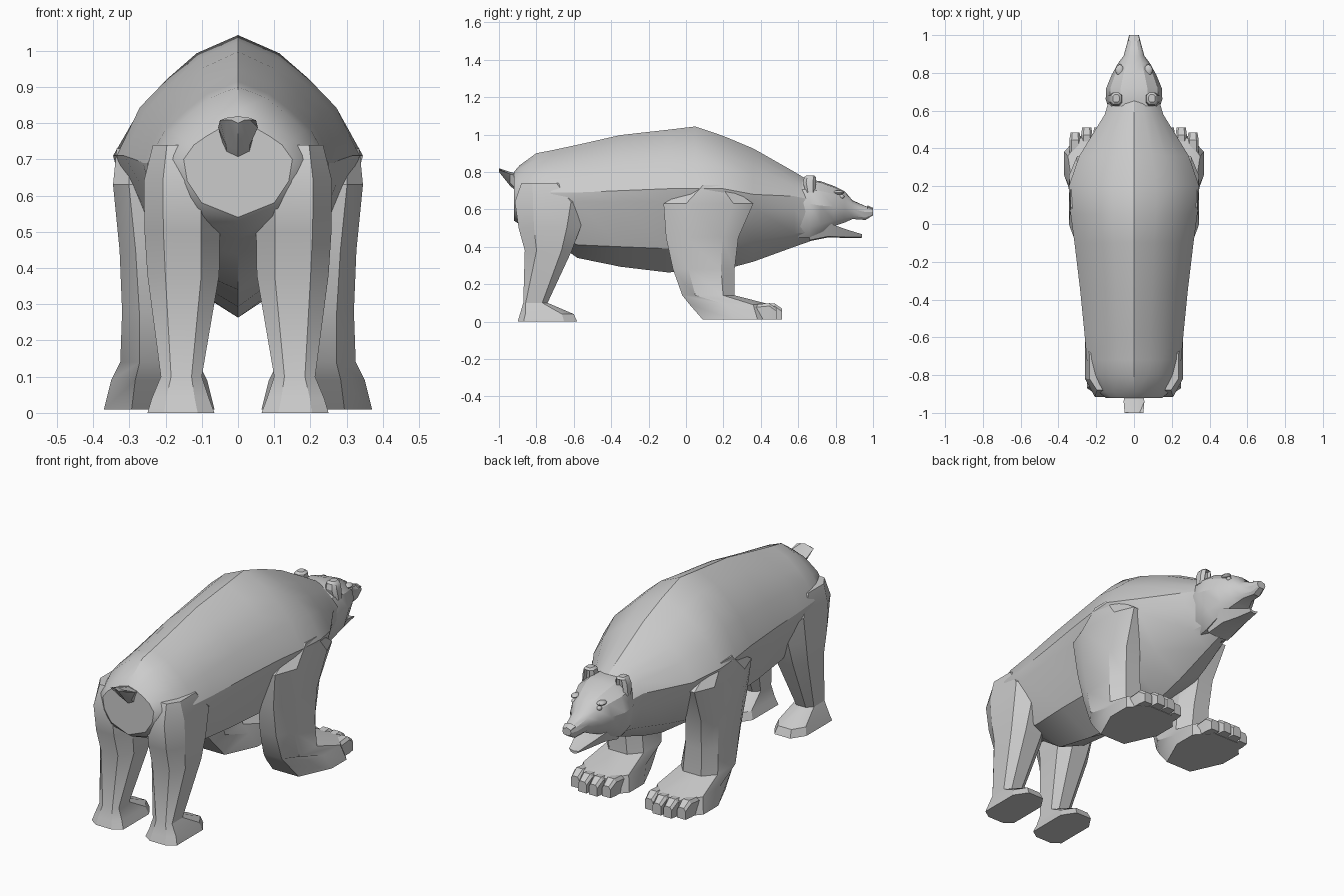
import bpy, bmesh
from mathutils import Vector


def finish(name, bm, mirror=False, angle=0.5):
    bmesh.ops.recalc_face_normals(bm, faces=bm.faces)
    me = bpy.data.meshes.new(name)
    bm.to_mesh(me)
    bm.free()
    ob = bpy.data.objects.new(name, me)
    bpy.context.collection.objects.link(ob)
    if mirror:
        ob.modifiers.new("mirror", 'MIRROR')
    bpy.ops.object.select_all(action='DESELECT')
    ob.select_set(True)
    bpy.context.view_layer.objects.active = ob
    bpy.ops.object.shade_smooth_by_angle(angle=angle)
    return ob


def add_loft(bm, rings):
    loops = [[bm.verts.new(p) for p in r] for r in rings]
    n = len(loops[0])
    for a, b in zip(loops, loops[1:]):
        for i in range(n):
            j = (i + 1) % n
            bm.faces.new((a[i], a[j], b[j], b[i]))
    bm.faces.new(loops[0])
    bm.faces.new(loops[-1][::-1])


def loft(name, rings, mirror=False, angle=0.5):
    bm = bmesh.new()
    add_loft(bm, rings)
    return finish(name, bm, mirror, angle)


def sym_ring(y, half):
    # half profile runs from top centre to bottom centre
    return [(x, y, z) for x, z in half] + [(-x, y, z) for x, z in half[-2:0:-1]]


def octagon(z, x0, x1, y0, y1, heel=0.25, toe=0.22):
    dx, dy = x1 - x0, y1 - y0
    c = 0.25 * dx
    h, t = heel * dy, toe * dy
    return [(x0 + c, y0, z), (x1 - c, y0, z), (x1, y0 + h, z), (x1, y1 - t, z),
            (x1 - c, y1, z), (x0 + c, y1, z), (x0, y1 - t, z), (x0, y0 + h, z)]


# Torso and neck: y, top, width, its height, flank width/height, crease width/height, belly
torso = [(-.92, .80, .15, .70, .14, .64, .10, .58, .54),
         (-.89, .835, .185, .70, .18, .62, .12, .55, .52),
         (-.80, .90, .225, .70, .22, .61, .15, .51, .48),
         (-.72, .915, .25, .69, .245, .62, .15, .47, .44),
         (-.58, .945, .262, .69, .255, .64, .16, .41, .34),
         (-.35, .997, .285, .70, .275, .64, .18, .40, .293),
         (-.10, 1.025, .315, .71, .295, .64, .19, .39, .263),
         (.05, 1.043, .335, .71, .31, .63, .20, .39, .267),
         (.20, .992, .345, .71, .32, .62, .20, .41, .277),
         (.36, .925, .29, .68, .27, .61, .16, .43, .32),
         (.58, .80, .155, .67, .15, .60, .10, .47, .40),
         (.68, .74, .125, .65, .12, .58, .08, .48, .435)]
rings = []
for y, t, w, m, wl, zl, wk, zk, b in torso:
    h = t - m
    rings.append(sym_ring(y, [(0, t), (.34 * w, t - .15 * h), (.58 * w, t - .36 * h),
                              (.81 * w, t - .6 * h), (w, m), (wl, zl), (wk, zk), (0, b)]))
loft("body", rings)

# Head and muzzle: y, top, width, widest height, bottom
head = [(.60, .75, .13, .64, .45), (.66, .758, .15, .63, .45), (.72, .75, .147, .62, .475),
        (.79, .725, .118, .615, .51), (.85, .695, .085, .61, .53), (.89, .648, .055, .60, .548),
        (.96, .617, .036, .585, .543), (1.0, .603, .026, .585, .568)]
rings = []
for y, t, w, m, b in head:
    rings.append(sym_ring(y, [(0, t), (.48 * w, t - .06 * (t - m)), (.85 * w, t - .4 * (t - m)),
                              (w, m), (.8 * w, b + .3 * (m - b)), (.5 * w, b), (0, b)]))
loft("head", rings)

# Lower jaw
jaw = [(.66, .105, .53, .43), (.76, .088, .528, .45), (.85, .055, .495, .447), (.94, .028, .467, .448)]
loft("lower_jaw", [sym_ring(y, [(0, t - .006), (w, t), (.6 * w, b + .005), (0, b)])
                   for y, w, t, b in jaw])

# Nose pad
loft("nose", [sym_ring(y, [(0, t), (w, t - .008), (.6 * w, b), (0, b)])
              for y, w, t, b in [(.97, .031, .621, .565), (1.0, .024, .608, .57)]])

# Tail
tail = [(-.90, .05, .79, .69), (-.94, .055, .80, .725), (-1.0, .05, .82, .80)]
loft("tail", [sym_ring(y, [(0, t), (w, t - .012), (.6 * w, b + .015), (0, b)])
              for y, w, t, b in tail])

# Ears with a hollow front
bm = bmesh.new()
add_loft(bm, [octagon(.69, .07, .135, .64, .69), octagon(.745, .062, .13, .625, .695),
              octagon(.772, .066, .122, .632, .695), octagon(.782, .078, .112, .645, .685)])
bm.normal_update()
front = [f for f in bm.faces if f.calc_center_median().y > .685 and abs(f.normal.y) > .8]
bmesh.ops.inset_region(bm, faces=front, thickness=.007, depth=-.015)
finish("ears", bm, True)

# Eyes and brow ridges
bm = bmesh.new()
for c, s in [((.074, .832, .668), (.013, .015, .012)), ((.076, .815, .69), (.022, .03, .011))]:
    r = bmesh.ops.create_icosphere(bm, subdivisions=2, radius=1)
    for v in r["verts"]:
        v.co = Vector(c) + Vector([a * b for a, b in zip(v.co, s)])
finish("eyes", bm, True)

# Front legs with broad paws
fore = [(.73, .20, .335, .05, .22), (.63, .17, .345, -.12, .36), (.45, .15, .327, -.107, .28),
        (.28, .13, .32, -.07, .26), (.14, .11, .325, -.02, .26)]
paw = [(.09, .085, .35, .02, .455), (.01, .065, .37, .09, .465)]
loft("front_legs", [octagon(*r) for r in fore] + [octagon(*r, heel=.45) for r in paw], True)

# Toes
bm = bmesh.new()
for x, tip in [(.125, .49), (.187, .512), (.25, .512), (.312, .485)]:
    add_loft(bm, [[(x + sx * w, y, z) for sx, z in [(-1, .012), (1, .012), (1, t - .015),
                                                    (.6, t), (-.6, t), (-1, t - .015)]]
                  for y, w, t in [(tip - .13, .03, .09), (tip - .04, .03, .098), (tip, .024, .07)]])
finish("toes", bm, True)

# Hind legs and feet
hind = [(.74, .08, .235, -.88, -.64), (.64, .05, .26, -.915, -.53), (.50, .05, .258, -.895, -.565),
        (.38, .052, .25, -.862, -.61), (.10, .10, .213, -.87, -.74), (.04, .08, .238, -.888, -.60),
        (0, .065, .25, -.90, -.582)]
loft("hind_legs", [octagon(*r, heel=.1 if r[0] < .2 else .25) for r in hind], True)
